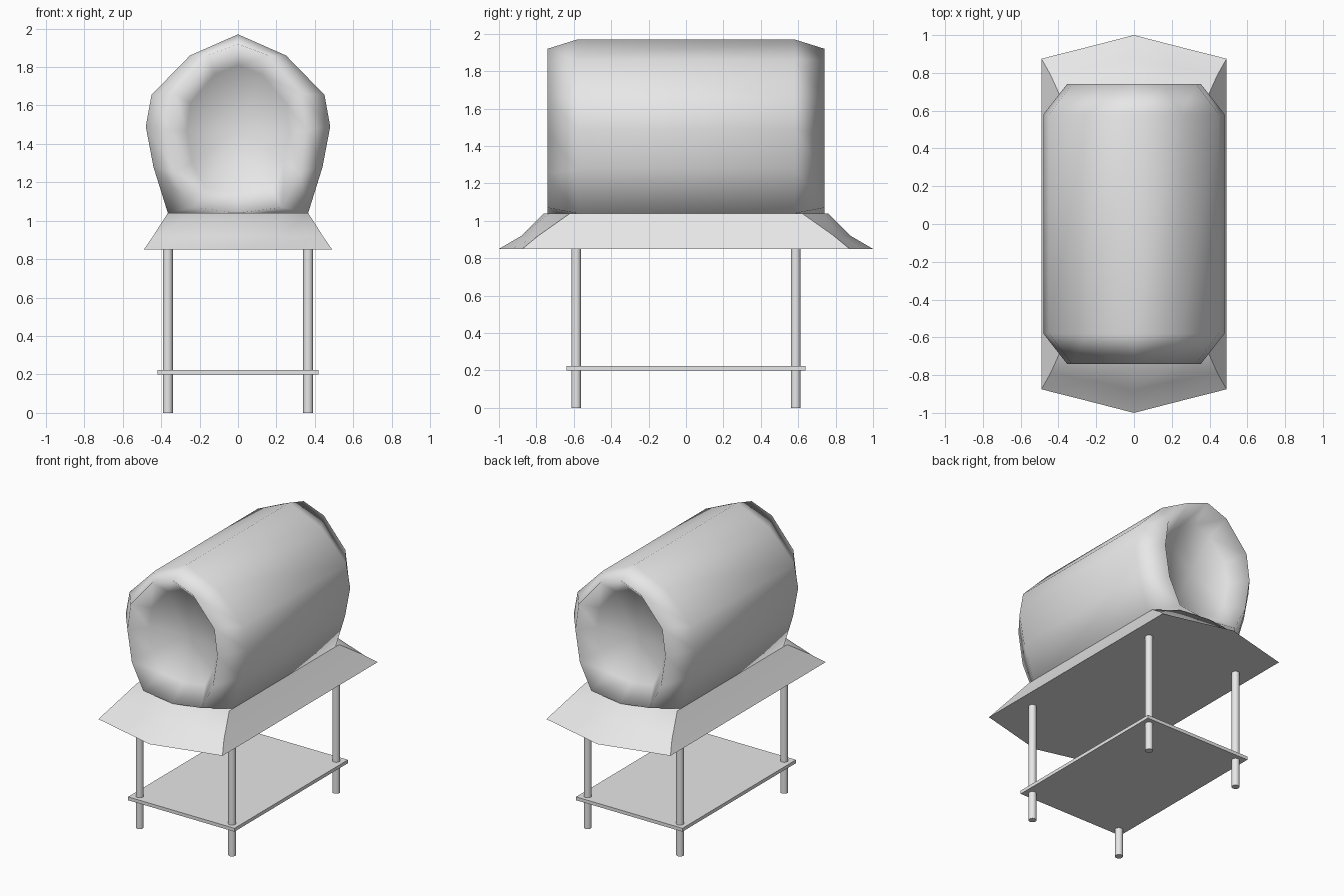
import bpy, bmesh, math

cube = bpy.data.objects.get("Cube")
if cube:
    bpy.data.objects.remove(cube, do_unlink=True)

grey = bpy.data.materials.new("pale grey")
grey.use_nodes = True
GREY = (0.8, 0.8, 0.8, 1)
grey.diffuse_color = GREY
grey.node_tree.nodes["Principled BSDF"].inputs["Base Color"].default_value = GREY


def finish(name, bm, angle=None):
    """Turn a bmesh into a named grey object; smooth by angle if given."""
    bmesh.ops.recalc_face_normals(bm, faces=bm.faces)
    mesh = bpy.data.meshes.new(name)
    bm.to_mesh(mesh)
    bm.free()
    mesh.materials.append(grey)
    ob = bpy.data.objects.new(name, mesh)
    bpy.context.collection.objects.link(ob)
    if angle:
        bpy.ops.object.select_all(action='DESELECT')
        ob.select_set(True)
        bpy.context.view_layer.objects.active = ob
        bpy.ops.object.shade_smooth_by_angle(angle=math.radians(angle))
    return ob


def mirrored(half):
    """Close a half profile that starts and ends on the centre line."""
    return half + [(-x, v) for x, v in half[-2:0:-1]]


def loft(bm, rings):
    """Bridge equal rings of points and return their vertices."""
    rows = [[bm.verts.new(p) for p in ring] for ring in rings]
    for a, b in zip(rows, rows[1:]):
        for i in range(len(a)):
            j = (i + 1) % len(a)
            bm.faces.new((a[i], a[j], b[j], b[i]))
    return rows


# Barrel body with tapered ends and a shallow dish in each end
shell = mirrored([(0, 1.97), (0.25, 1.86), (0.45, 1.655), (0.48, 1.49),
                  (0.44, 1.28), (0.365, 1.04), (0, 1.0)])
rim = mirrored([(0, 1.92), (0.16, 1.86), (0.33, 1.66), (0.355, 1.47),
                (0.32, 1.25), (0.23, 1.07), (0, 1.04)])
MID = 1.47
dish = [(x * 0.75, MID + (z - MID) * 0.75) for x, z in rim]
half_body = [(dish, 0.62), (rim, 0.74), (shell, 0.58)]
stations = [(p, -y) for p, y in half_body] + half_body[::-1]
bm = bmesh.new()
rows = loft(bm, [[(x, y, z) for x, z in p] for p, y in stations])
for row, side in ((rows[0], -1), (rows[-1], 1)):
    hub = bm.verts.new((0, side * 0.58, MID))
    for i in range(len(row)):
        bm.faces.new((row[i], row[(i + 1) % len(row)], hub))
finish("barrel_body", bm, 130)

# Flared skirt under the barrel, with a pointed front and back
skirt = [(1.04, [(0, 0.76), (0.22, 0.73), (0.365, 0.62)]),
         (0.92, [(0, 0.88), (0.22, 0.83), (0.442, 0.79)]),
         (0.85, [(0, 1.0), (0.245, 0.937), (0.49, 0.875)])]
bm = bmesh.new()
outlines = []
for z, quarter in skirt:
    half = quarter + [(x, -y) for x, y in quarter[::-1]]
    outlines.append([(x, y, z) for x, y in mirrored(half)])
rows = loft(bm, outlines)
bm.faces.new(rows[0])
bm.faces.new(rows[-1])
finish("flared_skirt", bm, 50)

# Flat shelf between the legs
bm = bmesh.new()
bmesh.ops.create_cube(bm, size=1)
bmesh.ops.scale(bm, vec=(0.84, 1.28, 0.024), verts=bm.verts)
bmesh.ops.translate(bm, vec=(0, 0, 0.212), verts=bm.verts)
finish("lower_shelf", bm)

# Four round legs
for end, sy in (("front", -1), ("back", 1)):
    for side, sx in (("left", 1), ("right", -1)):
        bm = bmesh.new()
        bmesh.ops.create_cone(bm, cap_ends=True, segments=16,
                              radius1=0.026, radius2=0.026, depth=0.855)
        bmesh.ops.translate(bm, vec=(sx * 0.365, sy * 0.587, 0.4275), verts=bm.verts)
        finish(f"{end}_{side}_leg", bm, 40)
